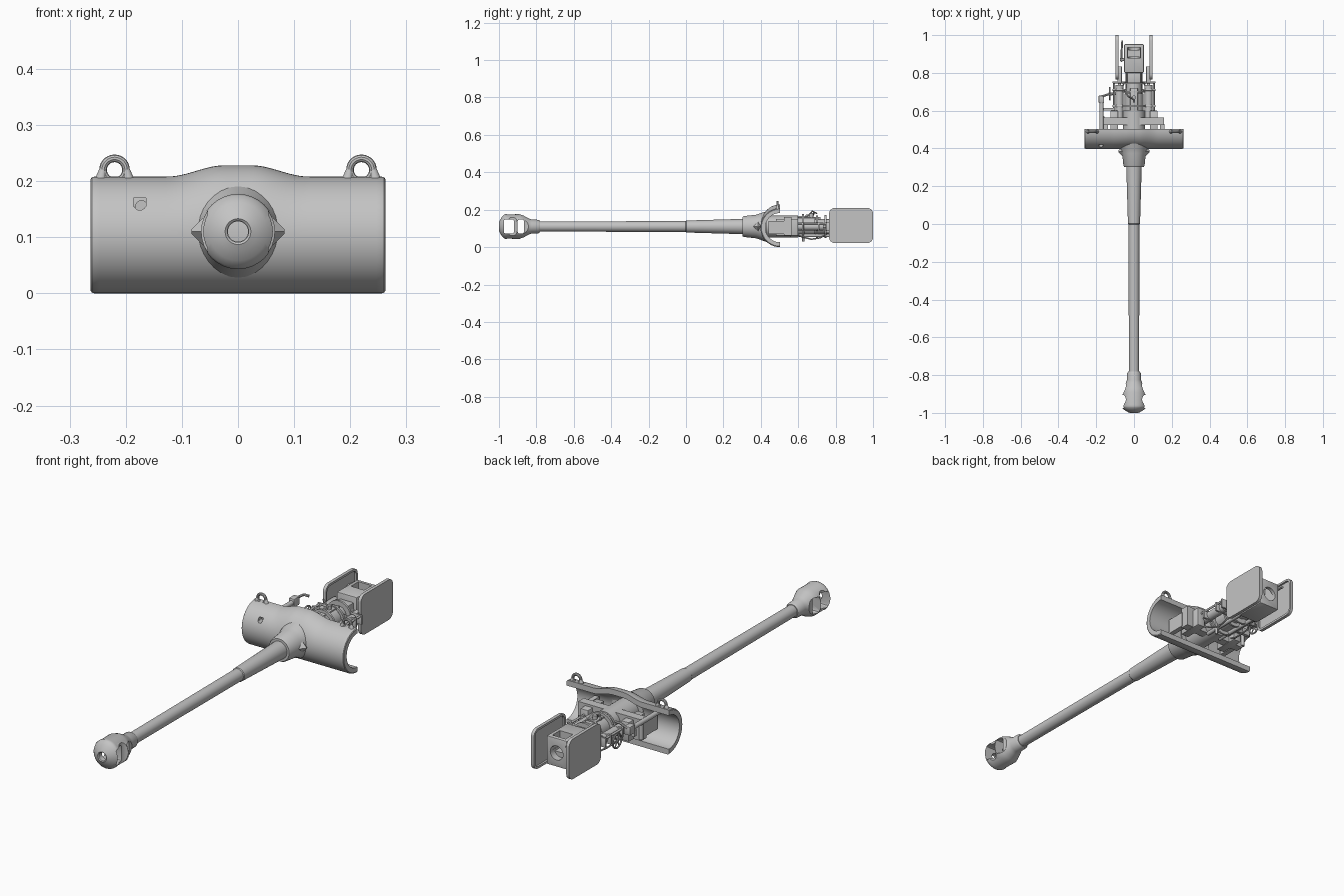
import bpy, bmesh, math
from mathutils import Vector

if "Cube" in bpy.data.objects:
    bpy.data.objects.remove(bpy.data.objects["Cube"])

GREY = bpy.data.materials.new("bare_grey")
GREY.diffuse_color = (0.55, 0.55, 0.55, 1)
GREY.use_nodes = True
GREY.node_tree.nodes["Principled BSDF"].inputs["Base Color"].default_value = GREY.diffuse_color
AZ = 0.11  # bore axis height


def finish(ob, smooth=True):
    ob.data.materials.clear()
    ob.data.materials.append(GREY)
    bpy.ops.object.select_all(action='DESELECT')
    bpy.context.view_layer.objects.active = ob
    ob.select_set(True)
    if smooth:
        bpy.ops.object.shade_smooth_by_angle(angle=math.radians(35))
    return ob


def from_bm(name, bm, smooth=True):
    bmesh.ops.recalc_face_normals(bm, faces=bm.faces)
    me = bpy.data.meshes.new(name)
    bm.to_mesh(me)
    bm.free()
    ob = bpy.data.objects.new(name, me)
    bpy.context.collection.objects.link(ob)
    return finish(ob, smooth)


def box(name, x, y, z, bevel=0.0):
    """Box from (min, max) ranges."""
    bm = bmesh.new()
    bmesh.ops.create_cube(bm, size=1)
    for v in bm.verts:
        v.co = [r[0] + (c + 0.5) * (r[1] - r[0]) for c, r in zip(v.co, (x, y, z))]
    if bevel:
        bmesh.ops.bevel(bm, geom=bm.edges[:], offset=bevel, segments=2, affect='EDGES', profile=0.5)
    return from_bm(name, bm)


def rod(name, a, b, r, r2=None, seg=16):
    """Cylinder or cone between two points."""
    a, b = Vector(a), Vector(b)
    bm = bmesh.new()
    bmesh.ops.create_cone(bm, cap_ends=True, segments=seg, radius1=r,
                          radius2=r if r2 is None else r2, depth=(b - a).length)
    q = Vector((0, 0, 1)).rotation_difference(b - a)
    for v in bm.verts:
        v.co = q @ v.co + (a + b) / 2
    return from_bm(name, bm)


def lathe(name, prof, seg=32, x=0, z=AZ):
    """Closed (y, radius) profile turned around the bore direction."""
    bm = bmesh.new()
    rings = [[bm.verts.new((x + r * math.cos(t), y, z + r * math.sin(t))) for y, r in prof]
             for t in (2 * math.pi * i / seg for i in range(seg))]
    n = len(prof)
    for i in range(seg):
        p, q = rings[i], rings[(i + 1) % seg]
        for j in range(n):
            k = (j + 1) % n
            bm.faces.new((p[j], p[k], q[k], q[j]))
    return from_bm(name, bm)


def pipe(name, pts, r):
    """Round bar along a smooth path."""
    cu = bpy.data.curves.new(name, 'CURVE')
    cu.dimensions, cu.bevel_depth, cu.bevel_resolution, cu.use_fill_caps = '3D', r, 2, True
    sp = cu.splines.new('POLY')
    sp.points.add(len(pts) - 1)
    for p, c in zip(sp.points, pts):
        p.co = (*c, 1)
    ob = bpy.data.objects.new(name, cu)
    bpy.context.collection.objects.link(ob)
    finish(ob, False)
    bpy.ops.object.convert(target='MESH')
    return finish(bpy.context.object)


def cut(ob, *cutters):
    for c in cutters:
        m = ob.modifiers.new("cut", 'BOOLEAN')
        m.operation, m.solver, m.object = 'DIFFERENCE', 'EXACT', c
        bpy.context.view_layer.objects.active = ob
        bpy.ops.object.modifier_apply(modifier=m.name)
        bpy.data.objects.remove(c)
    return finish(ob)


# Mantlet: half-round shell along x, swelling upward around the gun
def mantlet():
    bm = bmesh.new()
    nx, nt = 56, 32
    xs = [-0.263, -0.2605] + [-0.256 + 0.512 * i / nx for i in range(nx + 1)] + [0.2605, 0.263]
    loops = []
    for x in xs:
        a = abs(x)
        e = {0.263: 0.005, 0.2605: 0.0015}.get(a, 0.0)
        s = min(max((0.125 - a) / 0.1, 0), 1)
        bump = 0.02 * s * s * (3 - 2 * s)
        outer, inner = [], []
        for j in range(nt + 1):
            t = math.pi * (j / nt - 0.5)  # -90 bottom, 90 top
            up = max(0, math.sin(t)) ** 2
            for lst, r in ((outer, 0.104 - e + bump * up), (inner, 0.078 + bump * up)):
                lst.append(bm.verts.new((x, 0.502 - r * math.cos(t), 0.104 + r * math.sin(t))))
        loops.append(outer + inner[::-1])
    n = len(loops[0])
    for p, q in zip(loops, loops[1:]):
        for j in range(n):
            k = (j + 1) % n
            bm.faces.new((p[j], p[k], q[k], q[j]))
    for lp in (loops[0], loops[-1]):
        for j in range(nt):
            bm.faces.new((lp[j], lp[j + 1], lp[n - 2 - j], lp[n - 1 - j]))
    return from_bm("mantlet_shell", bm)


sight_cut = box("sight_cutter", (-0.186, -0.164), (0.35, 0.48), (0.155, 0.170))
sight_tip = rod("sight_tip_cutter", (-0.175, 0.35, 0.159), (-0.175, 0.48, 0.159), 0.011)
cut(mantlet(), sight_cut, sight_tip)

# Lifting eyes on the top edge
for s in (-1, 1):
    bpy.ops.mesh.primitive_torus_add(location=(s * 0.22, 0.489, 0.220), rotation=(math.pi / 2, 0, 0),
                                     major_radius=0.0205, minor_radius=0.0068,
                                     major_segments=28, minor_segments=10)
    bpy.context.object.name = "lifting_eye"
    finish(bpy.context.object)
    for d in (-1, 1):
        rod("eye_foot", (s * 0.22 + d * 0.025, 0.489, 0.200), (s * 0.22 + d * 0.0205, 0.489, 0.221), 0.011, 0.0065)

# Collar, with a wedge on each side
lathe("barrel_collar", [(0.303, 0.034), (0.303, 0.052), (0.31, 0.056), (0.375, 0.063), (0.395, 0.07),
                        (0.43, 0.082), (0.43, 0.034)])
for s in (-1, 1):
    rod("collar_side_rib", (s * 0.055, 0.385, AZ), (s * 0.083, 0.385, AZ), 0.032, 0.004, 4)

# Barrel tube with a step at mid length
lathe("barrel", [(-0.80, 0.018), (-0.80, 0.027), (-0.002, 0.029), (0.002, 0.032), (0.31, 0.041),
                 (0.45, 0.041), (0.45, 0.018)])

# Muzzle brake: domed front, two side windows, scooped flanks
brake = lathe("muzzle_brake", [(-0.997, 0.019), (-1.0, 0.023), (-0.995, 0.034), (-0.984, 0.052), (-0.972, 0.064),
                               (-0.964, 0.067), (-0.955, 0.065), (-0.89, 0.066), (-0.868, 0.058), (-0.84, 0.043),
                               (-0.825, 0.037), (-0.79, 0.036), (-0.78, 0.030), (-0.78, 0.019)])
cutters = []
for s in (-1, 1):
    cutters.append(rod("scoop", (s * 0.072, -0.929, -0.1), (s * 0.072, -0.929, 0.3), 0.029, seg=32))
    cutters.append(rod("scoop", (s * 0.076, -0.854, -0.1), (s * 0.076, -0.854, 0.3), 0.034, seg=32))
for a, b in ((-0.974, -0.92), (-0.9, -0.866)):
    cutters.append(box("window", (-0.2, 0.2), (a, b), (AZ - 0.037, AZ + 0.037), 0.008))
cut(brake, *cutters)

# Mount frame behind the mantlet
box("mount_crossbeam", (-0.165, 0.16), (0.525, 0.565), (0.062, 0.16))
for s in (-1, 1):
    box("mount_cheek", (s * 0.105 - 0.02, s * 0.105 + 0.02), (0.48, 0.60), (0.06, 0.15), 0.003)
    box("mount_web", (s * 0.15 - 0.012, s * 0.15 + 0.012), (0.44, 0.53), (0.07, 0.14))
lathe("trunnion_sleeve", [(0.42, 0.035), (0.42, 0.058), (0.60, 0.058), (0.60, 0.035)])

# Cradle tube with flanges
lathe("cradle_tube", [(0.56, 0.02), (0.56, 0.05), (0.69, 0.05), (0.69, 0.042), (0.81, 0.038), (0.81, 0.02)])
for y, r in ((0.625, 0.066), (0.70, 0.058), (0.745, 0.062)):
    lathe("cradle_flange", [(y - 0.005, 0.03), (y - 0.005, r), (y + 0.005, r), (y + 0.005, 0.03)])
for s in (-1, 1):
    rod("recoil_cylinder", (s * 0.077, 0.56, AZ), (s * 0.077, 0.735, AZ), 0.021, seg=20)
    rod("recoil_rod", (s * 0.077, 0.73, AZ), (s * 0.077, 0.80, AZ), 0.009)
    for y in (0.625, 0.71, 0.75):
        box("flange_ear", (s * 0.08 - 0.034, s * 0.08 + 0.034), (y - 0.005, y + 0.005), (AZ - 0.022, AZ + 0.022), 0.002)
    rod("tie_rod", (s * 0.105, 0.60, 0.125), (s * 0.105, 0.755, 0.125), 0.005)
    box("guard_bracket", (s * 0.076 - 0.012, s * 0.076 + 0.012), (0.745, 0.835), (0.085, 0.135), 0.003)
    rod("lower_rod", (s * 0.035, 0.56, 0.062), (s * 0.035, 0.80, 0.062), 0.009)

# Recoil guard plates with raised rims
def rounded(name, x0, x1, y, z, r):
    bm = bmesh.new()
    pts = []
    for i, (sy, sz) in enumerate(((1, 1), (0, 1), (0, 0), (1, 0))):
        cy, cz = (y[1] - r if sy else y[0] + r), (z[1] - r if sz else z[0] + r)
        for k in range(7):
            a = math.pi / 2 * (i + k / 6)
            pts.append(bm.verts.new((x0, cy + r * math.cos(a), cz + r * math.sin(a))))
    f = bm.faces.new(pts)
    ext = bmesh.ops.extrude_face_region(bm, geom=[f])['geom']
    bmesh.ops.translate(bm, vec=(x1 - x0, 0, 0), verts=[v for v in ext if isinstance(v, bmesh.types.BMVert)])
    return from_bm(name, bm)


for s in (-1, 1):
    plate = rounded("recoil_guard", s * 0.083, s * 0.098, (0.765, 1.0), (0.022, 0.209), 0.03)
    cut(plate, rounded("guard_recess", s * 0.07, s * 0.092, (0.775, 0.99), (0.032, 0.199), 0.022))

# Breech ring with open rear and top slot
breech = box("breech_ring", (-0.052, 0.052), (0.80, 0.952), (0.045, 0.178), 0.005)
cut(breech, rod("bore_cut", (0, 0.86, AZ), (0, 1.1, AZ), 0.033, seg=28),
    box("slot_cut", (-0.034, 0.034), (0.88, 0.935), (AZ, 0.3)))
box("breech_block", (-0.033, 0.033), (0.883, 0.92), (0.05, 0.10))
rod("breech_lever", (-0.075, 0.87, 0.15), (-0.05, 0.87, 0.15), 0.008)
pipe("breech_handle", [(-0.066, 0.86, 0.15), (-0.066, 0.91, 0.165), (-0.062, 0.97, 0.16)], 0.005)
box("breech_neck", (-0.036, 0.036), (0.74, 0.81), (0.075, 0.15), 0.004)

# Sight arm on the left
box("sight_bracket", (-0.165, -0.10), (0.60, 0.615), (0.10, 0.13))
rod("sight_tube", (-0.172, 0.44, 0.155), (-0.172, 0.67, 0.155), 0.011)
box("sight_head", (-0.187, -0.158), (0.64, 0.68), (0.135, 0.175), 0.004)
pipe("sight_eyepiece", [(-0.172, 0.675, 0.165), (-0.14, 0.685, 0.185), (-0.115, 0.685, 0.185)], 0.006)
rod("sight_post", (-0.165, 0.565, 0.07), (-0.165, 0.565, 0.15), 0.009)

# Elevating handwheel, linkage and hoses
bpy.ops.mesh.primitive_torus_add(location=(-0.128, 0.69, 0.10), rotation=(0, math.pi / 2, 0), major_radius=0.032,
                                 minor_radius=0.004, major_segments=24, minor_segments=8)
bpy.context.object.name = "elevating_wheel"
finish(bpy.context.object)
rod("wheel_shaft", (-0.135, 0.69, 0.10), (-0.07, 0.69, 0.10), 0.006)
for a in range(3):
    d = Vector((0, math.cos(a * math.pi / 3), math.sin(a * math.pi / 3))) * 0.032
    c = Vector((-0.128, 0.69, 0.10))
    rod("wheel_spoke", c - d, c + d, 0.003, seg=8)
pipe("trigger_link", [(0, 0.64, 0.155), (0, 0.66, 0.175), (-0.03, 0.675, 0.192), (-0.05, 0.70, 0.18)], 0.004)
rod("filler_cap", (0, 0.67, 0.15), (0, 0.67, 0.18), 0.011)
box("top_clamp", (-0.02, 0.02), (0.60, 0.72), (0.148, 0.162), 0.003)
rod("drain_post", (0.04, 0.627, 0.03), (0.04, 0.627, 0.09), 0.006)
for s in (-1, 1):
    pipe("hose", [(s * 0.05, 0.75, 0.07), (s * 0.065, 0.72, 0.05), (s * 0.06, 0.67, 0.042),
                  (s * 0.075, 0.62, 0.055), (s * 0.09, 0.57, 0.08)], 0.004)
